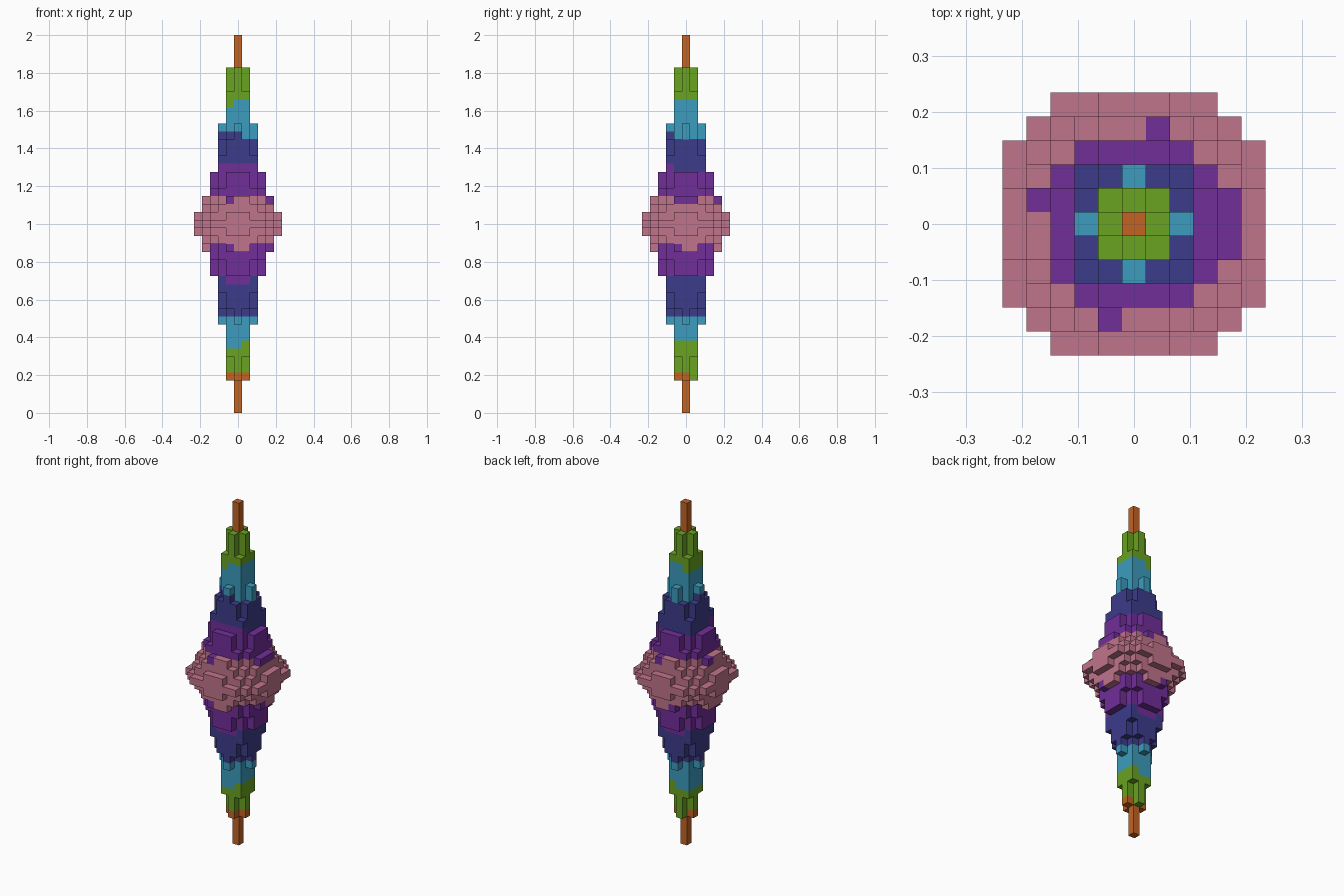
import bpy
import bmesh
from mathutils import Vector

cube = bpy.data.objects.get("Cube")
if cube:
    bpy.data.objects.remove(cube, do_unlink=True)

LAYERS = 47
UNIT = 2 / LAYERS

# Half height of each column, in blocks, keyed by squared distance from the axis
HALF = {0: 23, 1: 19, 2: 16, 4: 12, 5: 10, 8: 8, 9: 6, 10: 6, 13: 4, 16: 3,
        17: 3, 18: 2, 20: 2, 25: 1, 26: 1, 29: 0, 32: 0, 34: 0}

# Colours as display values from 0 to 255
COLOURS = {
    "orange": (194, 100, 36),
    "green": (106, 163, 33),
    "cyan": (60, 156, 190),
    "navy": (60, 60, 140),
    "purple": (113, 46, 154),
    "pink": (192, 116, 139),
}
PARTS = {"orange": "tips", "green": "outer_bands", "cyan": "upper_lower_bands",
         "navy": "middle_bands", "purple": "inner_bands", "pink": "core"}


def linear(value):
    c = value / 255
    return c / 12.92 if c <= 0.04045 else ((c + 0.055) / 1.055) ** 2.4


def make_material(name, rgb):
    colour = [linear(v) for v in rgb] + [1]
    mat = bpy.data.materials.new(name)
    mat.use_nodes = True
    mat.diffuse_color = colour
    bsdf = next(n for n in mat.node_tree.nodes if n.type == "BSDF_PRINCIPLED")
    bsdf.inputs["Base Color"].default_value = colour
    return mat


def solid(i, j, k):
    return abs(k) <= HALF.get(i * i + j * j, -1)


def band(i, j, k):
    """Colour of a block, with ragged edges between the bands."""
    if k >= 20 or k <= -20 or (k == -19 and j <= 0):
        return "orange"
    if abs(k) >= 16 or (k == 15 and i == -1) or (k == -15 and i == 1):
        return "green"
    if k >= 12 or k <= -12 or (k == 11 and i + j != -2):
        return "cyan"
    if abs(k) >= 8 or (k == 7 and j != -2) or (k == -7 and abs(i) == 2):
        return "navy"
    if abs(k) >= 4:
        return "purple"
    if k == 3 and (i == 4 or (i, j) in {(1, 4), (-4, 1), (-1, -4)}):
        return "purple"
    if k == -3 and i != -4 and (max(abs(i), abs(j)) < 4 or -1 in (i, j)):
        return "purple"
    return "pink"


def add_exposed_faces(bm, cell):
    """Add the sides of one block that have no neighbour."""
    centre = Vector(cell)
    for axis in range(3):
        for sign in (-1, 1):
            n = Vector((0, 0, 0))
            n[axis] = sign
            if solid(*(round(c) for c in centre + n)):
                continue
            u = Vector((0, 0, 0))
            u[(axis + 1) % 3] = 0.5
            v = n.cross(u)
            mid = centre + n / 2
            corners = (mid - u - v, mid + u - v, mid + u + v, mid - u + v)
            bm.faces.new([bm.verts.new(c * UNIT + Vector((0, 0, 1))) for c in corners])


# Sort the blocks into bands
cells = {name: [] for name in COLOURS}
for i in range(-5, 6):
    for j in range(-5, 6):
        for k in range(-23, 24):
            if solid(i, j, k):
                cells[band(i, j, k)].append((i, j, k))

# Build one object for each band colour
for name, rgb in COLOURS.items():
    bm = bmesh.new()
    for cell in cells[name]:
        add_exposed_faces(bm, cell)
    bmesh.ops.remove_doubles(bm, verts=bm.verts, dist=UNIT / 100)
    mesh = bpy.data.meshes.new(PARTS[name])
    bm.to_mesh(mesh)
    bm.free()
    mesh.materials.append(make_material(name, rgb))
    bpy.context.collection.objects.link(bpy.data.objects.new(PARTS[name], mesh))
